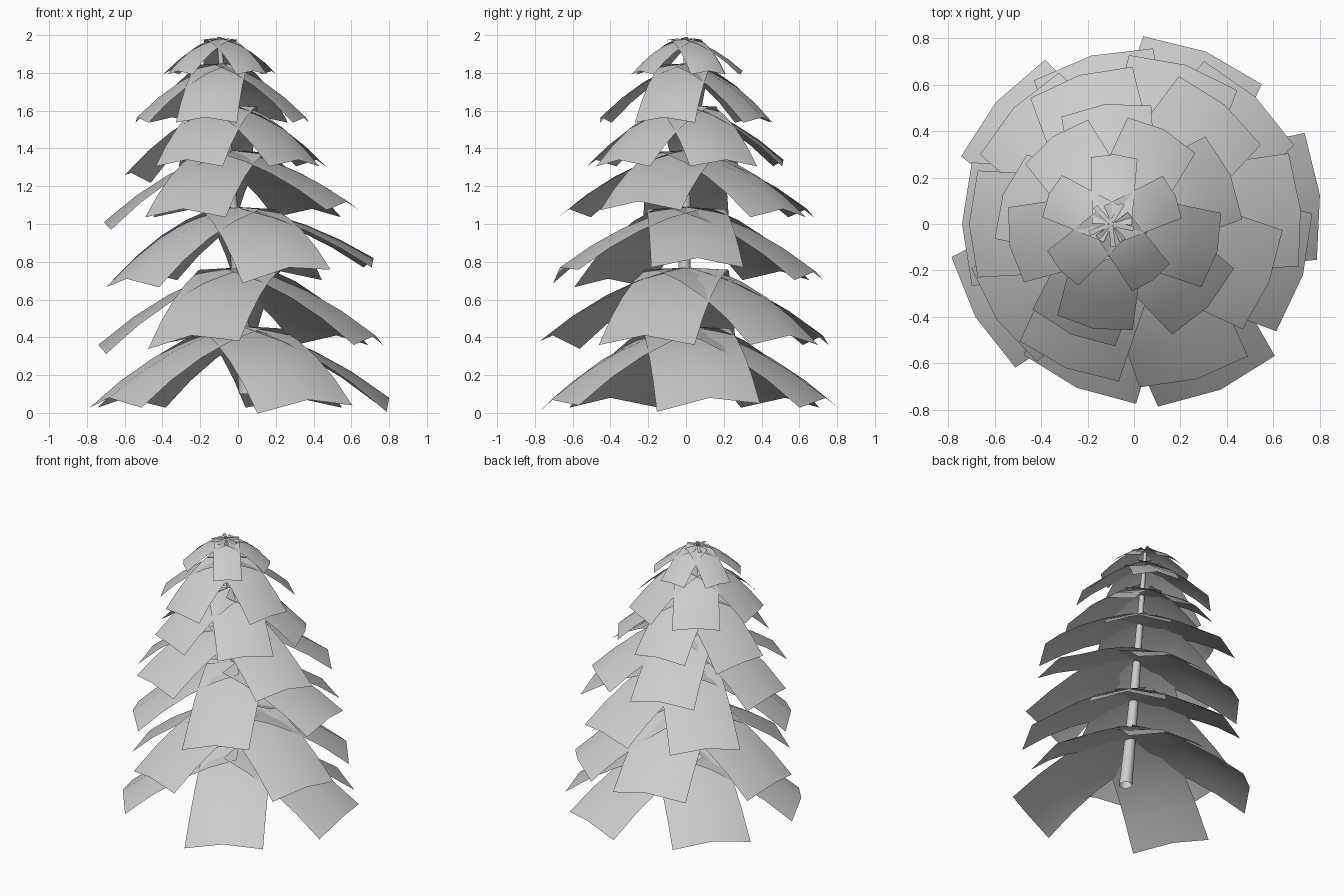
import bpy
from math import sin, cos, radians, atan2, tau
from mathutils import Vector

if "Cube" in bpy.data.objects:
    bpy.data.objects.remove(bpy.data.objects["Cube"])

# whorl: hub x, root z, length, drop, width, leaf angles
WHORLS = [
    (0.01, 0.46, 0.80, 0.38, 0.55, (9, 68, 139, 210, 297)),
    (0.01, 0.77, 0.75, 0.36, 0.53, (343, 47, 105, 180, 250)),
    (0.00, 1.09, 0.72, 0.34, 0.49, (5, 72, 136, 215, 292)),
    (-0.04, 1.39, 0.67, 0.31, 0.46, (338, 50, 107, 180, 248)),
    (-0.06, 1.63, 0.52, 0.29, 0.39, (24, 97, 166, 246, 317)),
    (-0.085, 1.85, 0.46, 0.285, 0.33, (345, 62, 125, 192, 259)),
    (-0.095, 1.98, 0.30, 0.17, 0.20, (24, 88, 155, 222, 306)),
    (-0.10, 1.985, 0.10, 0.01, 0.022, range(60, 420, 72)),
]
# individual leaves that differ: (whorl, leaf) -> extra drop, roll
VARIED = {(0, 0): (0, .1), (0, 4): (.01, .1), (1, 3): (.05, 0), (1, 4): (0, .1),
          (2, 0): (-.07, 0), (2, 3): (.04, 0), (2, 4): (-.02, .18),
          (3, 0): (-.04, 0), (3, 3): (.07, 0), (4, 2): (.07, .16)}
ALONG, ACROSS = 4, 2


def add_mesh(name, verts, faces):
    me = bpy.data.meshes.new(name)
    me.from_pydata(verts, [], faces)
    me.shade_smooth()
    ob = bpy.data.objects.new(name, me)
    bpy.context.collection.objects.link(ob)
    return ob


def leaf(name, hub, angle, length, drop, width, roll):
    """Drooping leaf card, folded slightly along its midrib."""
    a = radians(angle)
    out, side = Vector((cos(a), sin(a), 0)), Vector((-sin(a), cos(a), 0))
    verts, faces = [], []
    for i in range(ALONG + 1):
        t = i / ALONG
        slope = atan2(drop * (0.4 + 1.2 * t), length)
        normal = out * sin(slope) + Vector((0, 0, cos(slope)))
        spine = hub + out * length * t - Vector((0, 0, drop * (0.4 * t + 0.6 * t * t)))
        across = side * cos(roll * t) + normal * sin(roll * t)
        w = width * (0.85 + 0.15 * t)
        for j in range(ACROSS + 1):
            s = j / ACROSS * 2 - 1
            sag = 0.12 * width * abs(s) * (0.2 + 0.8 * t)
            verts.append(spine + across * s * w / 2 - normal * sag)
    n = ACROSS + 1
    for i in range(ALONG):
        for j in range(ACROSS):
            k = i * n + j
            faces.append((k, k + n, k + n + 1, k + 1))
    add_mesh(name, verts, faces)


# Leaf whorls
for w, (hx, z, length, drop, width, angles) in enumerate(WHORLS):
    for i, ang in enumerate(angles):
        extra, roll = VARIED.get((w, i), (0, 0))
        leaf(f"leaf_{w + 1}_{i + 1}", Vector((hx, 0, z)), ang, length,
             drop + extra, width, roll)

# Leaning, tapering stem
SIDES, RINGS = 10, 6
verts, faces = [], []
for i in range(RINGS + 1):
    t = i / RINGS
    r = 0.045 - 0.033 * t
    for k in range(SIDES):
        a = k * tau / SIDES
        verts.append((0.05 - 0.15 * t + r * cos(a), -0.03 * (1 - t) ** 3 + r * sin(a),
                      0.10 + 1.89 * t))
for i in range(RINGS):
    for k in range(SIDES):
        p, q = i * SIDES + k, i * SIDES + (k + 1) % SIDES
        faces.append((p, q, q + SIDES, p + SIDES))
add_mesh("stem", verts, faces)
